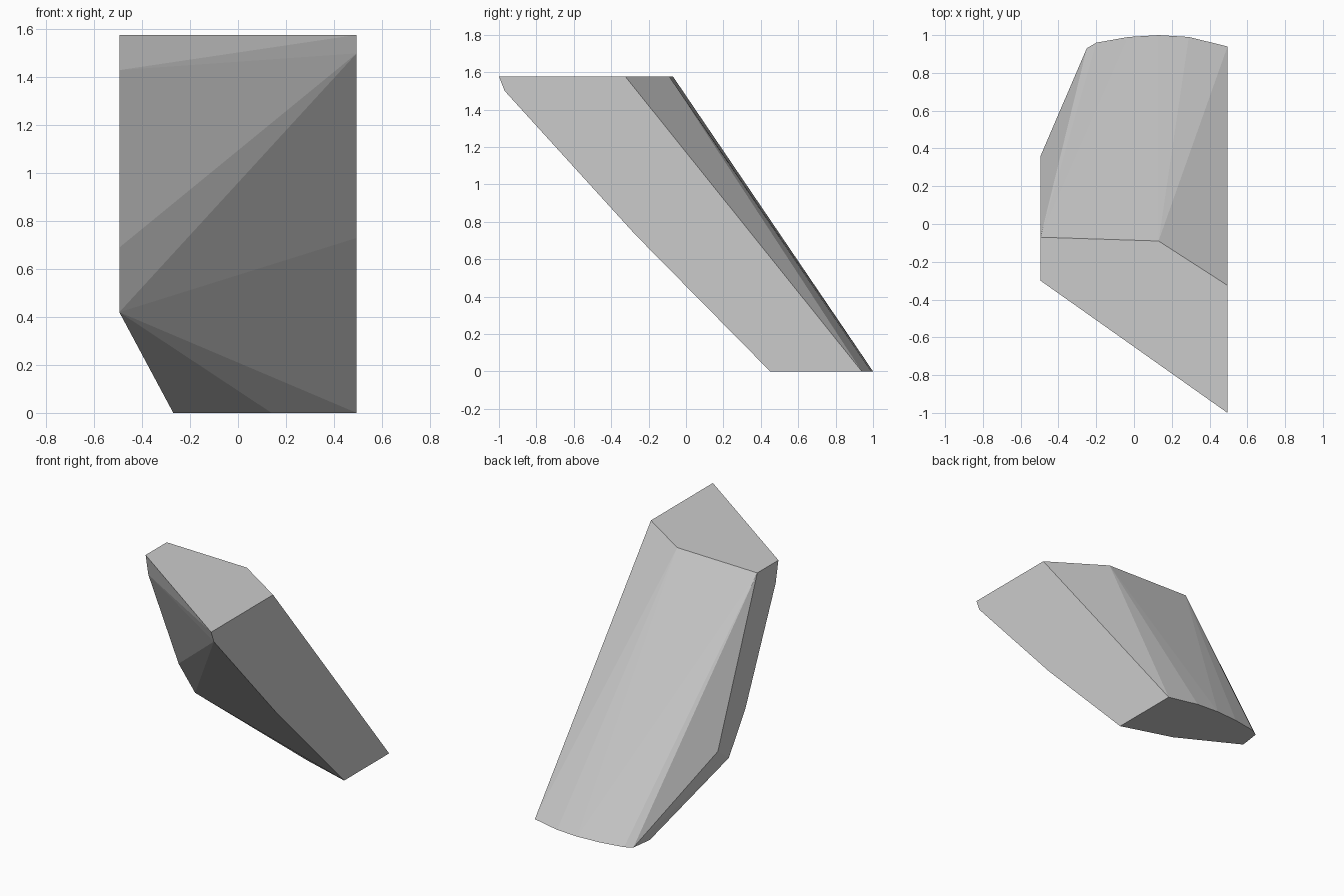
import bpy, bmesh

if "Cube" in bpy.data.objects:
    bpy.data.objects.remove(bpy.data.objects["Cube"])

grey = bpy.data.materials.new("light_grey")
grey.diffuse_color = (0.6, 0.6, 0.6, 1)
grey.use_nodes = True
grey.node_tree.nodes["Principled BSDF"].inputs["Base Color"].default_value = grey.diffuse_color

W, H = 0.495, 1.577  # half width, height

# Flat top outline (x, y)
top = [(-W, -0.07), (0.13, -0.09), (W, -0.325), (W, -1.0), (-W, -0.30)]
# Flat foot outline with a curved back edge (x, y)
foot = [(W, 0.45), (W, 0.94), (0.29, 0.99), (0.13, 1.0), (-0.03, 0.99),
        (-0.20, 0.96), (-0.25, 0.93), (-0.27, 0.78), (0.14, 0.56)]
# Extra corners of the vertical side faces (y, z)
right_side = [(-0.97, 1.50), (-0.27, 0.73)]
left_side = [(-0.27, 1.43), (0.06, 0.69), (0.24, 0.42), (0.36, 0.51)]

corners = [(x, y, H) for x, y in top] + [(x, y, 0) for x, y in foot]
corners += [(W, y, z) for y, z in right_side]
corners += [(-W, y, z) for y, z in left_side]

# Leaning shard: convex block through the corners
bm = bmesh.new()
for c in corners:
    bm.verts.new(c)
hull = bmesh.ops.convex_hull(bm, input=bm.verts[:])
loose = [v for v in bm.verts if not v.link_faces]
bmesh.ops.delete(bm, geom=loose, context='VERTS')
# Merge coplanar triangles into flat faces
bmesh.ops.dissolve_limit(bm, angle_limit=0.005, verts=bm.verts[:], edges=bm.edges[:])
bmesh.ops.recalc_face_normals(bm, faces=bm.faces[:])

mesh = bpy.data.meshes.new("leaning_shard")
bm.to_mesh(mesh)
bm.free()
mesh.materials.append(grey)
shard = bpy.data.objects.new("leaning_shard", mesh)
bpy.context.collection.objects.link(shard)
